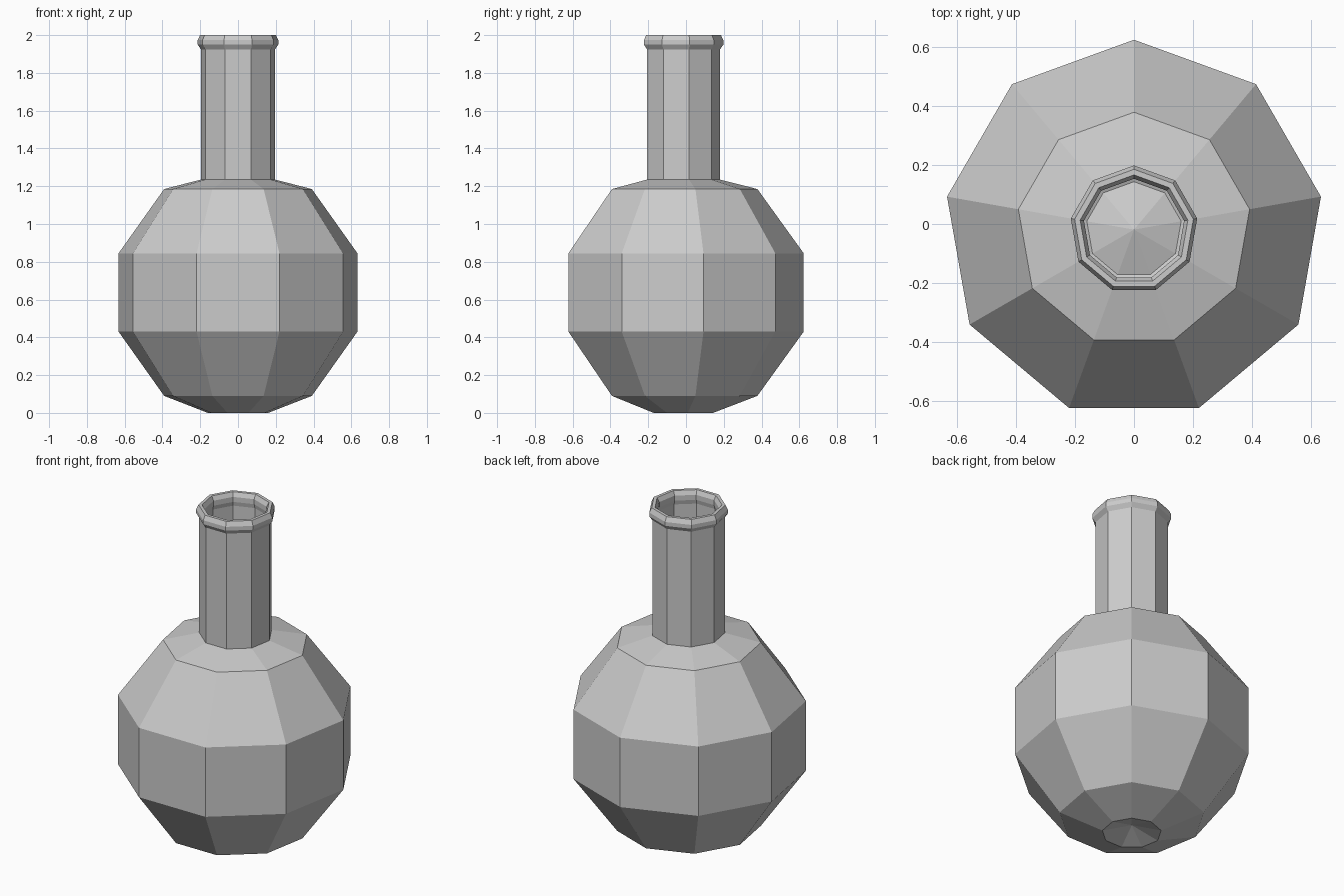
import bpy, bmesh
from math import sin, cos, pi

if "Cube" in bpy.data.objects:
    bpy.data.objects.remove(bpy.data.objects["Cube"])

SIDES = 9
CENTRE_Y = -0.019  # a nine-sided ring is not symmetric front to back


def lathe(name, profile):
    """Revolve (radius, z) points into a flat-shaded shell; radius 0 is a pole."""
    bm = bmesh.new()
    rings = []
    for r, z in profile:
        n = SIDES if r > 0 else 1
        angles = [pi / 2 + 2 * pi * i / SIDES for i in range(n)]
        rings.append([bm.verts.new((r * cos(a), CENTRE_Y + r * sin(a), z)) for a in angles])
    for low, high in zip(rings, rings[1:]):
        for i in range(SIDES):
            j = (i + 1) % SIDES
            if len(low) == 1:
                bm.faces.new((low[0], high[j], high[i]))
            else:
                bm.faces.new((low[i], low[j], high[j], high[i]))
    mesh = bpy.data.meshes.new(name)
    bm.to_mesh(mesh)
    bm.free()
    obj = bpy.data.objects.new(name, mesh)
    bpy.context.collection.objects.link(obj)
    return obj


# Round body with a dimpled base
lathe("flask_body", [(0, 0.05), (0.162, 0), (0.397, 0.09), (0.642, 0.43),
                     (0.642, 0.845), (0.397, 1.185), (0.2, 1.235)])

# Neck, rolled lip and inner neck wall
lathe("neck_and_lip", [(0.2, 1.235), (0.2, 1.925), (0.217, 1.95), (0.217, 1.973),
                       (0.204, 2.0), (0.185, 2.0), (0.172, 1.975), (0.172, 1.945),
                       (0.178, 1.92), (0.178, 1.235)])
